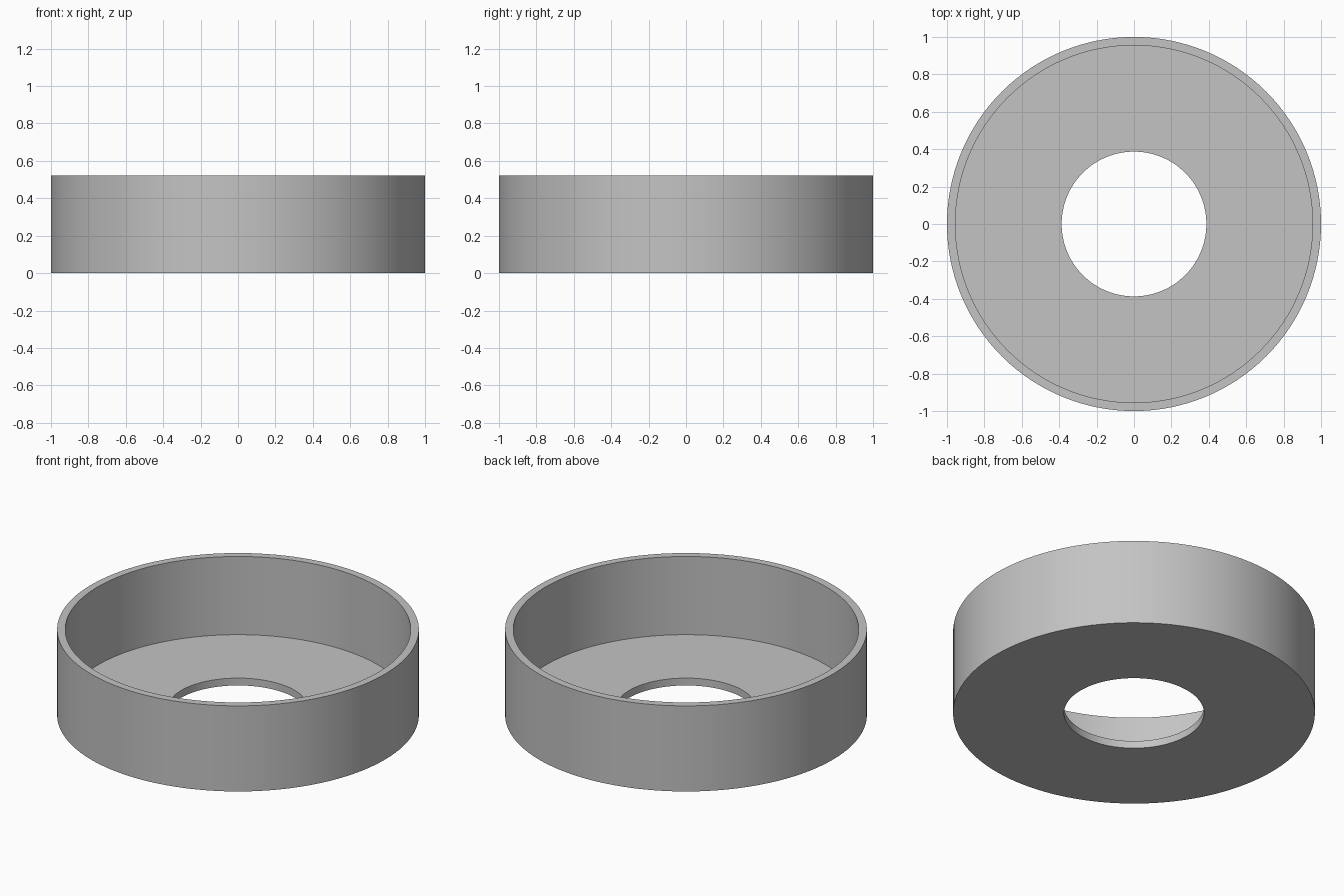
import bpy
import bmesh
import math

cube = bpy.data.objects.get("Cube")
if cube:
    bpy.data.objects.remove(cube, do_unlink=True)

OUTER, WALL, HOLE = 1.0, 0.045, 0.387
HEIGHT, FLOOR = 0.522, 0.045
SEGMENTS = 128

# Plain grey finish
grey = bpy.data.materials.new("plain_grey")
grey.use_nodes = True
color = (0.55, 0.55, 0.55, 1)
grey.diffuse_color = color
grey.node_tree.nodes["Principled BSDF"].inputs["Base Color"].default_value = color

# Closed wall-and-floor section, revolved around z
inner = OUTER - WALL
section = [(HOLE, 0), (OUTER, 0), (OUTER, HEIGHT),
           (inner, HEIGHT), (inner, FLOOR), (HOLE, FLOOR)]
bm = bmesh.new()
verts = [bm.verts.new((r, 0, z)) for r, z in section]
edges = [bm.edges.new((v, verts[(i + 1) % len(verts)])) for i, v in enumerate(verts)]
bmesh.ops.spin(bm, geom=verts + edges, cent=(0, 0, 0), axis=(0, 0, 1),
               angle=math.tau, steps=SEGMENTS, use_duplicate=False)
bmesh.ops.remove_doubles(bm, verts=bm.verts, dist=0.0001)
bmesh.ops.recalc_face_normals(bm, faces=bm.faces)

mesh = bpy.data.meshes.new("cup_ring")
bm.to_mesh(mesh)
bm.free()
mesh.materials.append(grey)
ring = bpy.data.objects.new("cup_ring", mesh)
bpy.context.collection.objects.link(ring)

# Smooth round walls with sharp rims
bpy.ops.object.select_all(action="DESELECT")
ring.select_set(True)
bpy.context.view_layer.objects.active = ring
bpy.ops.object.shade_smooth_by_angle(angle=math.radians(30))
